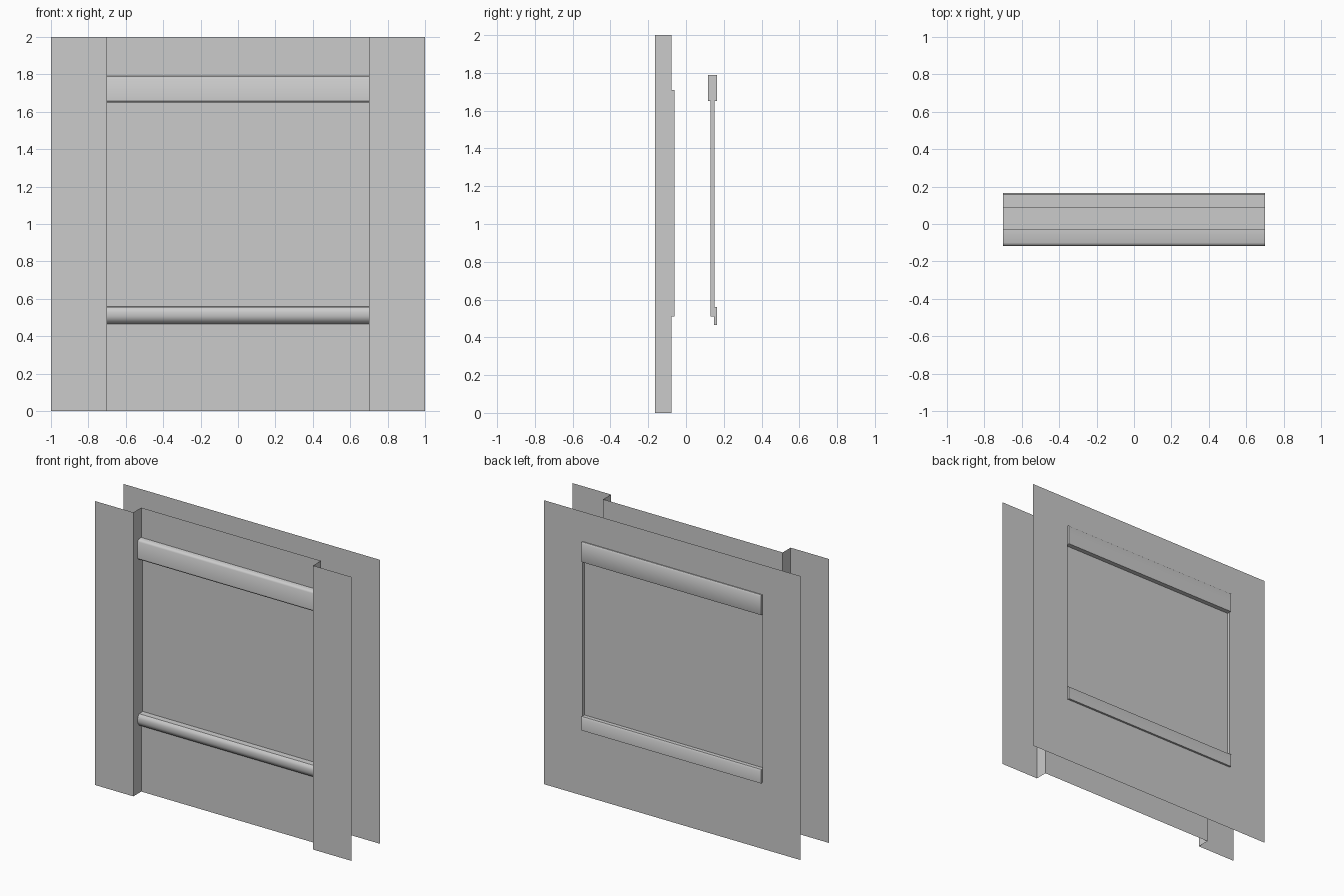
import bpy

if "Cube" in bpy.data.objects:
    bpy.data.objects.remove(bpy.data.objects["Cube"])

W, HALF, H = 0.70, 1.0, 2.0           # window half width, wall half width, height
Z0, Z1 = 0.51, 1.71                   # window opening
FRONT, PANEL, BACK = -0.165, -0.077, 0.151
FRONT_PANE, BACK_PANE = -0.061, 0.13


def add_mesh(name, verts, faces, smooth=False):
    me = bpy.data.meshes.new(name)
    me.from_pydata(verts, [], faces)
    me.update()
    ob = bpy.data.objects.new(name, me)
    bpy.context.collection.objects.link(ob)
    if smooth:
        bpy.ops.object.select_all(action='DESELECT')
        ob.select_set(True)
        bpy.context.view_layer.objects.active = ob
        bpy.ops.object.shade_smooth_by_angle(angle=0.7)
    return ob


def sweep_x(name, profile, smooth=False):
    """Open (y, z) profile swept across the window width, oriented outward."""
    n = len(profile)
    verts = [(x, y, z) for x in (-W, W) for y, z in profile]
    faces = [(i, i + 1, n + i + 1, n + i) for i in range(n - 1)]
    return add_mesh(name, verts, faces, smooth)


def sheet(name, y, x0, x1, z0, z1, facing):
    f = (0, 1, 2, 3) if facing < 0 else (3, 2, 1, 0)
    return add_mesh(name, [(x0, y, z0), (x1, y, z0), (x1, y, z1), (x0, y, z1)], [f])


def side_sheet(name, s, y0, y1, z0, z1, facing):
    f = (0, 1, 2, 3) if facing > 0 else (3, 2, 1, 0)
    return add_mesh(name, [(s * W, y0, z0), (s * W, y1, z0),
                           (s * W, y1, z1), (s * W, y0, z1)], [f])


# Front wall: outer strips, returns and window jambs on both sides
for side, s in (("left", -1), ("right", 1)):
    xa, xb = sorted((s * W, s * HALF))
    sheet(f"front_pilaster_{side}", FRONT, xa, xb, 0, H, -1)
    side_sheet(f"front_return_{side}", s, FRONT, PANEL, 0, H, -s)
    side_sheet(f"front_jamb_{side}", s, PANEL, FRONT_PANE, Z0, Z1, -s)
    side_sheet(f"back_jamb_{side}", s, BACK_PANE, BACK, Z0, Z1, -s)
    sheet(f"back_wall_{side}", BACK, xa, xb, 0, H, 1)
    # ends of the back mouldings
    side_sheet(f"back_header_end_{side}", s, 0.117, 0.163, 1.65, 1.79, s)
    side_sheet(f"back_sill_end_{side}", s, 0.149, 0.163, 0.465, 0.56, s)

# Wall above and below the window
for part, a, b in (("lower", 0, Z0), ("upper", Z1, H)):
    sheet(f"front_panel_{part}", PANEL, -W, W, a, b, -1)
    sheet(f"back_panel_{part}", BACK, -W, W, a, b, 1)

# Panes
sheet("front_pane", FRONT_PANE, -W, W, Z0, Z1, -1)
sheet("back_pane", BACK_PANE, -W, W, Z0, Z1, 1)

# Linings between the two walls
sweep_x("sill_lining", [(BACK_PANE, Z0), (PANEL, Z0)])
sweep_x("head_lining", [(PANEL, Z1), (BACK_PANE, Z1)])

# Front mouldings with eased edges
sweep_x("front_header", [(-0.027, 1.79), (-0.10, 1.79), (-0.111, 1.785), (-0.117, 1.775),
                         (-0.117, 1.657), (-0.111, 1.65), (-0.027, 1.65)], True)
sweep_x("front_sill", [(-0.027, 0.56), (-0.10, 0.557), (-0.112, 0.545), (-0.117, 0.53),
                       (-0.117, 0.505), (-0.111, 0.49), (-0.099, 0.475), (PANEL, 0.465)], True)

# Back mouldings
sweep_x("back_header", [(0.088, 1.65), (0.163, 1.65), (0.165, 1.655),
                        (0.165, 1.778), (0.158, 1.79), (0.088, 1.79)], True)
sweep_x("back_sill", [(BACK, 0.465), (0.165, 0.465), (0.165, 0.548),
                      (0.158, 0.56), (0.088, 0.56)], True)
